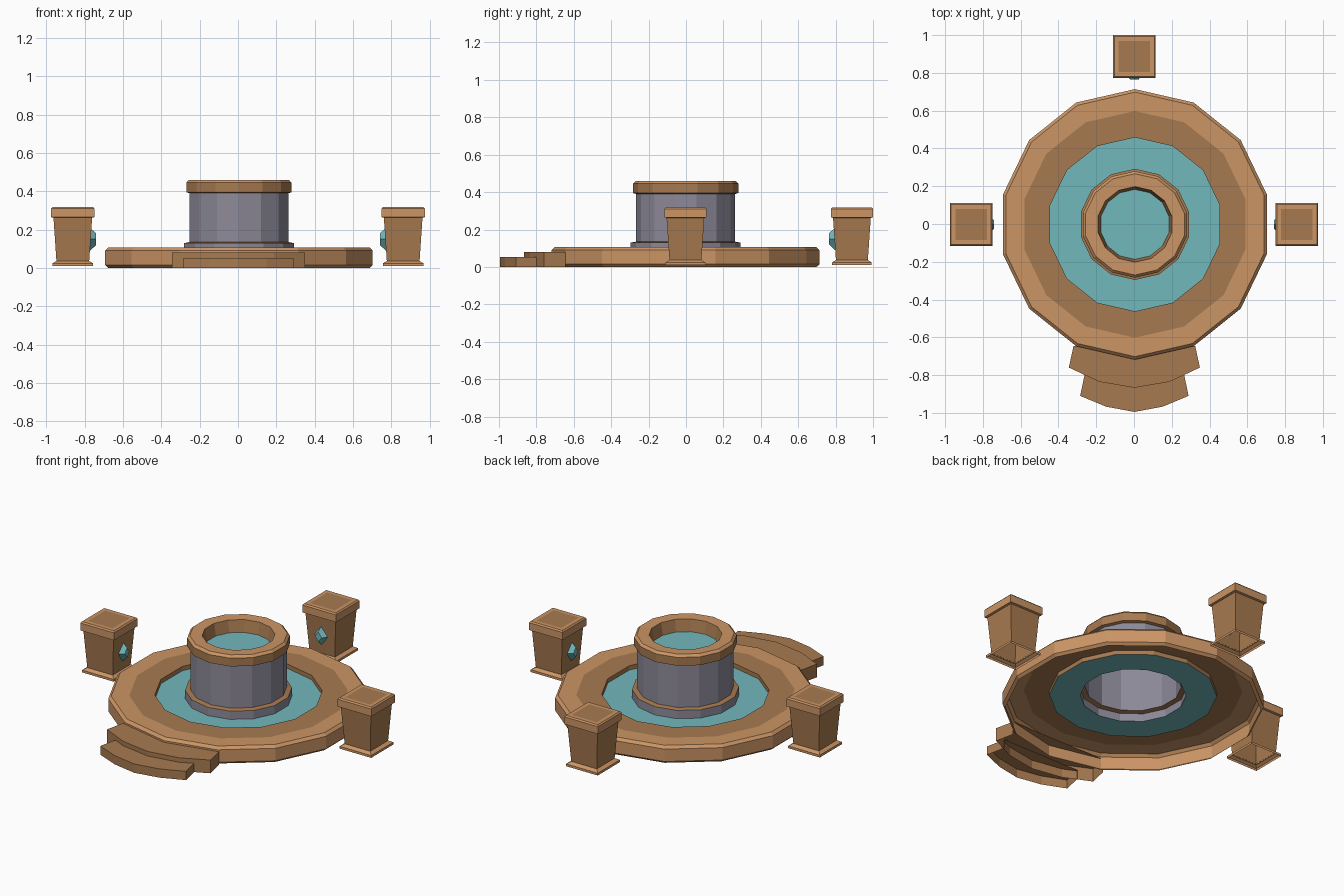
import bpy, bmesh
from math import sin, cos, pi

if "Cube" in bpy.data.objects:
    bpy.data.objects.remove(bpy.data.objects["Cube"])


def material(name, rgb):
    m = bpy.data.materials.new(name)
    m.diffuse_color = (*rgb, 1)
    m.use_nodes = True
    m.node_tree.nodes["Principled BSDF"].inputs["Base Color"].default_value = m.diffuse_color
    return m


LIGHT = material("light_sandstone", (0.60, 0.30, 0.13))
DARK = material("dark_sandstone", (0.39, 0.195, 0.08))
TEAL = material("teal_water", (0.168, 0.48, 0.50))
GREY = material("grey_stone", (0.27, 0.255, 0.32))


def make_object(name, bm, mats, loc=(0, 0, 0), rot=0):
    bmesh.ops.remove_doubles(bm, verts=bm.verts, dist=1e-5)
    bmesh.ops.recalc_face_normals(bm, faces=bm.faces)
    me = bpy.data.meshes.new(name)
    bm.to_mesh(me)
    bm.free()
    for m in mats:
        me.materials.append(m)
    ob = bpy.data.objects.new(name, me)
    ob.location = loc
    ob.rotation_euler[2] = rot
    bpy.context.collection.objects.link(ob)
    return ob


def lathe(name, profile, bands, mats, sides=14, start=pi / 2, loc=(0.005, -0.002, 0), cap=False, rot=0):
    """Revolve (radius, z) points; bands gives the material of each strip."""
    bm = bmesh.new()
    rings = [[bm.verts.new((r * cos(start + 2 * pi * i / sides), r * sin(start + 2 * pi * i / sides), z))
              for i in range(sides)] for r, z in profile]
    for a, b, mi in zip(rings, rings[1:], bands):
        for i in range(sides):
            j = (i + 1) % sides
            bm.faces.new((a[i], a[j], b[j], b[i])).material_index = mi
    if cap:
        bm.faces.new(rings[-1]).material_index = bands[-1]
    return make_object(name, bm, mats, loc, rot)


# Round basin: open underneath, painted lighter on the outer rim
lathe("basin_rim", [(0.70, 0), (0.716, 0.015), (0.716, 0.09), (0.70, 0.106), (0.60, 0.106), (0.46, 0.106), (0.46, 0.08)],
      [0, 0, 0, 0, 1, 1], [LIGHT, DARK])
lathe("basin_water", [(0.46, 0.08), (0.29, 0.08)], [0], [TEAL])

# Central column with a ledge at its foot
lathe("column", [(0.294, 0.08), (0.294, 0.13), (0.265, 0.135), (0.265, 0.395)], [0, 1, 0], [GREY, DARK])
lathe("column_cap", [(0.265, 0.39), (0.282, 0.395), (0.282, 0.445), (0.268, 0.459), (0.20, 0.457), (0.185, 0.385)],
      [1, 1, 0, 0, 1], [LIGHT, DARK])
lathe("column_water", [(0.187, 0.386), (0.1, 0.386)], [0], [TEAL], cap=True)


# Curved entrance steps: straight sides, five-point arc at the front
def step(name, front, back, top):
    bm = bmesh.new()
    left = [(-x, y) for x, y in front[:0:-1]]
    outline = [(-back[0], back[1])] + left + front + [back]
    up = [bm.verts.new((x + 0.002, y, top)) for x, y in outline]
    low = [bm.verts.new((x + 0.002, y, 0)) for x, y in outline]
    bm.faces.new(up)
    for i in range(len(up) - 1):
        bm.faces.new((low[i], low[i + 1], up[i + 1], up[i]))
    make_object(name, bm, [DARK])


step("upper_step", [(0, -0.867), (0.187, -0.835), (0.347, -0.76)], (0.322, -0.645), 0.08)
step("lower_step", [(0, -0.995), (0.15, -0.967), (0.287, -0.91)], (0.262, -0.79), 0.053)


# Square pillars, each with an inward-facing gem
def pillar(label, x, y, rot):
    s = 2 ** 0.5
    sq = dict(sides=4, start=pi / 4, loc=(x, y, 0), rot=rot)
    lathe(label + "_pillar_base", [(0.106 * s, 0.01), (0.106 * s, 0.024), (0.085 * s, 0.037)], [0, 0], [LIGHT], **sq)
    lathe(label + "_pillar_body", [(0.085 * s, 0.03), (0.101 * s, 0.265)], [0], [DARK], **sq)
    lathe(label + "_pillar_cap", [(0.100 * s, 0.262), (0.113 * s, 0.265), (0.113 * s, 0.31), (0.106 * s, 0.318), (0.083 * s, 0.318)],
          [0, 0, 0, 0], [LIGHT], **sq)
    # Dark painted square on the cap
    lathe(label + "_pillar_top", [(0.083 * s, 0.318), (0.04 * s, 0.318)], [0], [DARK], cap=True, **sq)
    # Diamond-shaped gem on the local +x face
    bm = bmesh.new()
    rings = []
    for k, out in ((1, 0.09), (0.5, 0.122)):
        rings.append([bm.verts.new((out, 0.045 * k * cos(i * pi / 2), 0.15 + 0.06 * k * sin(i * pi / 2)))
                      for i in range(4)])
    for i in range(4):
        j = (i + 1) % 4
        bm.faces.new((rings[0][i], rings[0][j], rings[1][j], rings[1][i]))
    bm.faces.new(rings[1])
    make_object(label + "_gem", bm, [TEAL], (x, y, 0), rot)


pillar("left", -0.862, -0.003, 0)
pillar("right", 0.862, -0.003, pi)
pillar("back", 0.002, 0.887, -pi / 2)
